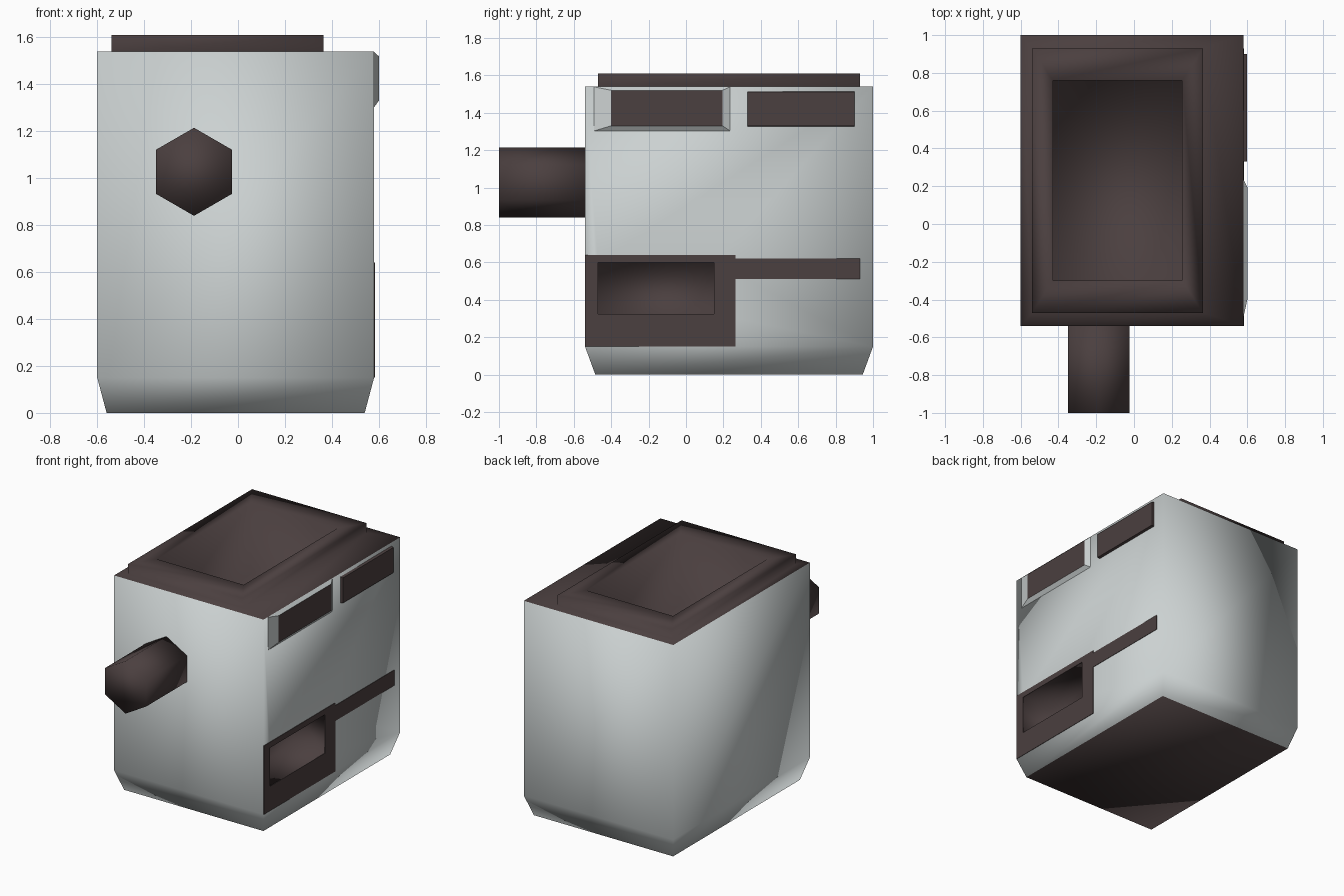
import bpy, bmesh, math

if "Cube" in bpy.data.objects:
    bpy.data.objects.remove(bpy.data.objects["Cube"])


def material(name, color):
    m = bpy.data.materials.new(name)
    m.diffuse_color = (*color, 1)
    m.use_nodes = True
    m.node_tree.nodes["Principled BSDF"].inputs["Base Color"].default_value = m.diffuse_color
    return m


LIGHT = material("pale_grey", (0.60, 0.64, 0.64))
DARK = material("dark_brown", (0.070, 0.050, 0.050))


def ring_z(bm, x0, x1, y0, y1, z):
    return [bm.verts.new(p) for p in
            ((x0, y0, z), (x1, y0, z), (x1, y1, z), (x0, y1, z))]


def ring_x(bm, x, y0, y1, z0, z1):
    return [bm.verts.new(p) for p in
            ((x, y0, z0), (x, y1, z0), (x, y1, z1), (x, y0, z1))]


def bridge(bm, a, b, mat, skip=()):
    n = len(a)
    for i in range(n):
        if i not in skip:
            f = bm.faces.new((a[i], a[(i + 1) % n], b[(i + 1) % n], b[i]))
            f.material_index = mat


def cap(bm, ring, mat):
    bm.faces.new(ring).material_index = mat


def finish(bm, name, smooth):
    bmesh.ops.recalc_face_normals(bm, faces=bm.faces[:])
    for f in bm.faces:
        f.smooth = smooth
    me = bpy.data.meshes.new(name)
    bm.to_mesh(me)
    bm.free()
    me.materials.append(LIGHT)
    me.materials.append(DARK)
    ob = bpy.data.objects.new(name, me)
    bpy.context.collection.objects.link(ob)
    return ob


# Body: nested rings from the base, over the top rim, down into the pit
bm = bmesh.new()
rings = [ring_z(bm, *r) for r in (
    (-0.56, 0.54, -0.485, 0.945, 0.0),
    (-0.60, 0.58, -0.54, 1.0, 0.15),
    (-0.60, 0.58, -0.54, 1.0, 1.54),
    (-0.54, 0.365, -0.47, 0.93, 1.54),
    (-0.54, 0.365, -0.47, 0.93, 1.61),
    (-0.43, 0.255, -0.30, 0.76, 1.61),
    (-0.43, 0.255, -0.30, 0.76, 1.10))]
cap(bm, rings[0], 1)
cap(bm, rings[-1], 1)
for i in range(len(rings) - 1):
    bridge(bm, rings[i], rings[i + 1], 0 if i < 2 else 1, (1,) if i == 1 else ())
# Right wall with the lower side recess
lo, hi = rings[1], rings[2]
outer = [lo[1], lo[2], hi[2], hi[1]]
mouth = ring_x(bm, 0.58, -0.47, 0.15, 0.325, 0.60)
back = ring_x(bm, 0.33, -0.47, 0.15, 0.325, 0.60)
bridge(bm, outer, mouth, 0)
bridge(bm, mouth, back, 1)
cap(bm, back, 1)
for i in range(4):
    bm.edges.get((mouth[i], mouth[(i + 1) % 4])).smooth = False
finish(bm, "body", True)

# Painted frame around the side recess
bm = bmesh.new()
o0 = ring_x(bm, 0.579, -0.54, 0.265, 0.15, 0.64)
o1 = ring_x(bm, 0.583, -0.54, 0.265, 0.15, 0.64)
i1 = ring_x(bm, 0.583, -0.47, 0.15, 0.325, 0.60)
i0 = ring_x(bm, 0.579, -0.47, 0.15, 0.325, 0.60)
for a, b in ((o0, o1), (o1, i1), (i1, i0), (i0, o0)):
    bridge(bm, a, b, 1)
finish(bm, "recess_frame", False)


# Side panels: base rectangle, face rectangle, side colour
def panel(name, x, base, face, side_mat):
    bm = bmesh.new()
    a = ring_x(bm, 0.578, *base)
    b = ring_x(bm, x, *face)
    bridge(bm, a, b, side_mat)
    cap(bm, a, side_mat)
    cap(bm, b, 1)
    finish(bm, name, False)


panel("side_stripe", 0.583, (0.265, 0.93, 0.51, 0.62), (0.265, 0.93, 0.51, 0.62), 1)
panel("front_upper_panel", 0.60, (-0.50, 0.24, 1.30, 1.54), (-0.40, 0.195, 1.33, 1.52), 0)
panel("rear_upper_panel", 0.597, (0.33, 0.90, 1.325, 1.515), (0.33, 0.90, 1.33, 1.51), 1)

# Six-sided spout on the front
bm = bmesh.new()
ends = [[bm.verts.new((-0.1875 + 0.1875 * math.sin(k * math.pi / 3), y,
                       1.0275 + 0.1875 * math.cos(k * math.pi / 3)))
         for k in range(6)] for y in (-1.0, -0.53)]
bridge(bm, ends[0], ends[1], 1)
cap(bm, ends[0], 1)
cap(bm, ends[1], 1)
finish(bm, "front_spout", True)
